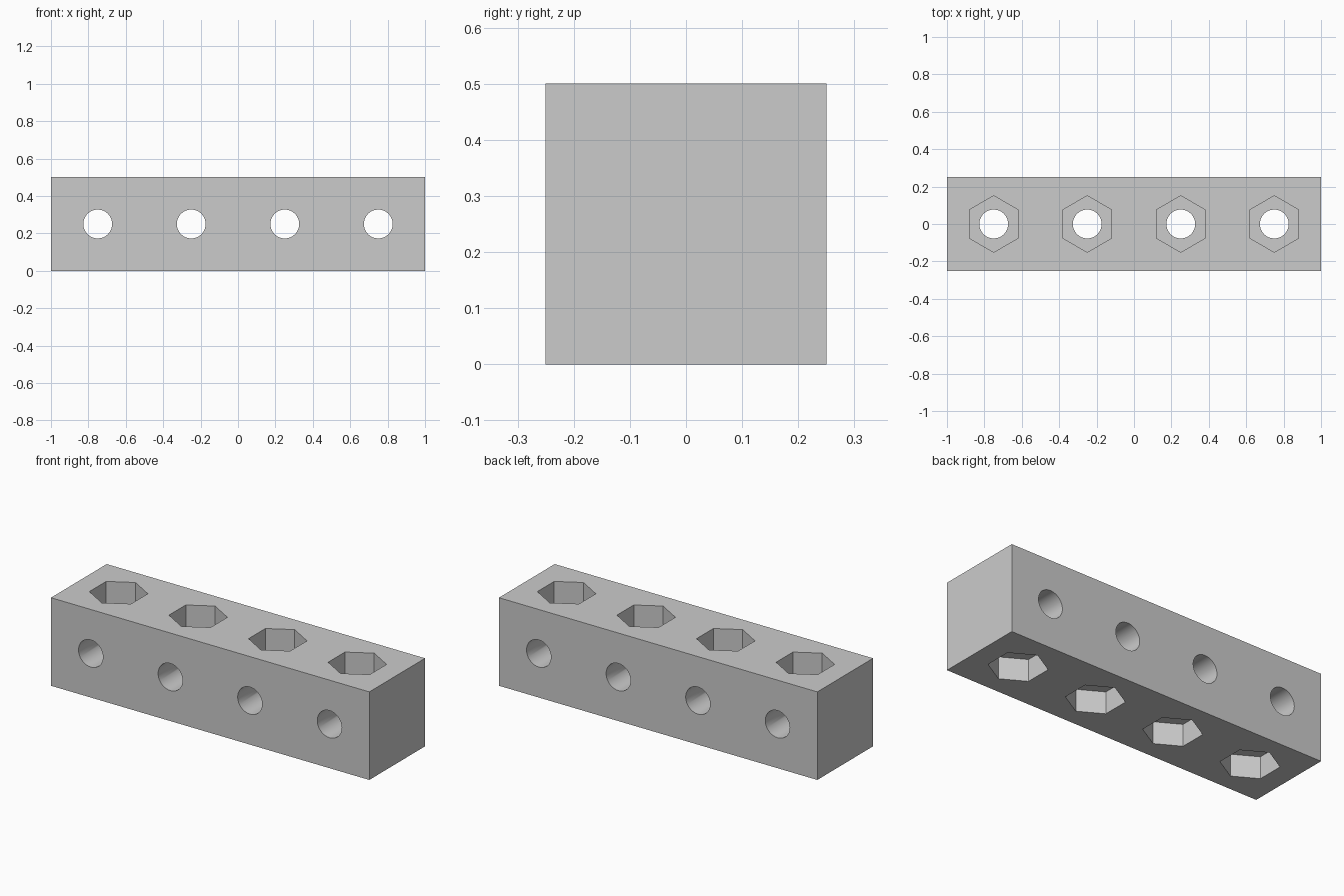
import bpy
from math import pi

if "Cube" in bpy.data.objects:
    bpy.data.objects.remove(bpy.data.objects["Cube"])

HOLE_R, HEX_R, POCKET = 0.077, 0.151, 0.125

# main bar
bpy.ops.mesh.primitive_cube_add(size=1, location=(0, 0, 0.25))
bar = bpy.context.object
bar.name = "drilled_bar"
bar.scale = (2, 0.5, 0.5)
bpy.ops.object.transform_apply(location=True, rotation=True, scale=True)


def cut(sides, radius, depth, loc, rot=(0, 0, 0)):
    """Subtract a prism or cylinder from the bar."""
    bpy.ops.mesh.primitive_cylinder_add(vertices=sides, radius=radius, depth=depth,
                                        location=loc, rotation=rot)
    cutter = bpy.context.object
    cutter.name = "cutter"
    cutter.hide_render = True
    bpy.context.view_layer.objects.active = bar
    mod = bar.modifiers.new("cut", 'BOOLEAN')
    mod.operation, mod.solver, mod.object = 'DIFFERENCE', 'EXACT', cutter
    bpy.ops.object.modifier_apply(modifier=mod.name)
    bpy.data.objects.remove(cutter, do_unlink=True)


for x in (-0.75, -0.25, 0.25, 0.75):
    # hexagonal nut pockets, top and bottom
    for z in (0, 0.5):
        cut(6, HEX_R, 2 * POCKET, (x, 0, z))
    # vertical and front-to-back bolt holes
    cut(48, HOLE_R, 0.8, (x, 0, 0.25))
    cut(48, HOLE_R, 0.8, (x, 0, 0.25), (pi / 2, 0, 0))

# round bores smooth, block and pockets crisp
bpy.ops.object.select_all(action='DESELECT')
bar.select_set(True)
bpy.context.view_layer.objects.active = bar
bpy.ops.object.shade_smooth_by_angle(angle=pi / 6)
